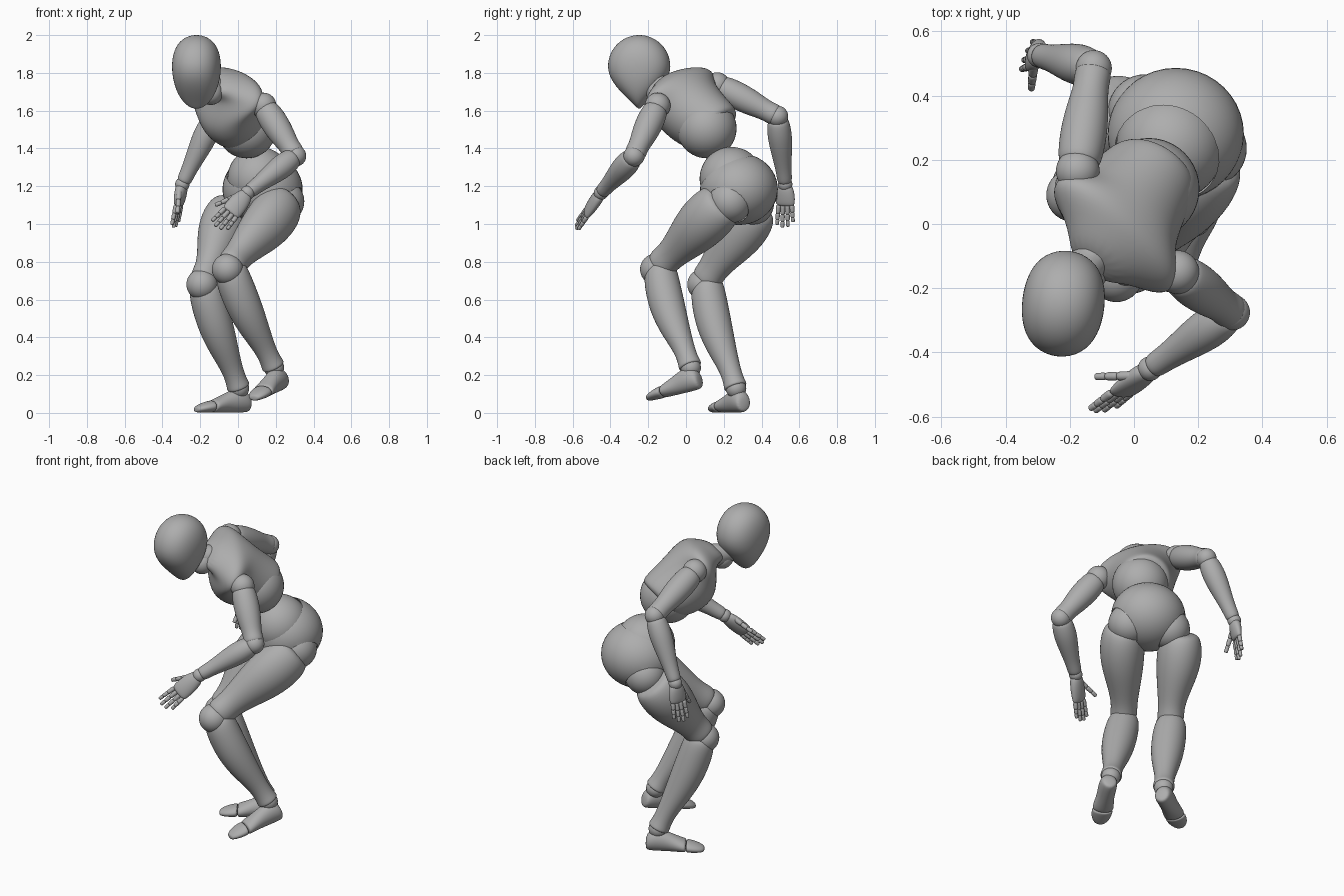
import bpy, bmesh, math
from mathutils import Vector as V, Matrix

cube = bpy.data.objects.get("Cube")
if cube:
    bpy.data.objects.remove(cube, do_unlink=True)

# Single grey material
GREY = (0.42, 0.42, 0.42, 1)
mat = bpy.data.materials.new("plain_grey")
mat.use_nodes = True
mat.diffuse_color = GREY
mat.node_tree.nodes["Principled BSDF"].inputs["Base Color"].default_value = GREY
mat.node_tree.nodes["Principled BSDF"].inputs["Roughness"].default_value = 0.6


def finish(name, bm, subdiv=0):
    bmesh.ops.recalc_face_normals(bm, faces=bm.faces)
    mesh = bpy.data.meshes.new(name)
    for f in bm.faces:
        f.smooth = True
    bm.to_mesh(mesh)
    bm.free()
    mesh.materials.append(mat)
    ob = bpy.data.objects.new(name, mesh)
    bpy.context.collection.objects.link(ob)
    if subdiv:
        ob.modifiers.new("smooth", 'SUBSURF').levels = subdiv
        ob.modifiers["smooth"].render_levels = subdiv
    return ob


def ball(name, centre, radius):
    """Ellipsoid; radius is a number or three numbers."""
    r = V(radius) if isinstance(radius, tuple) else V((radius,) * 3)
    bm = bmesh.new()
    bmesh.ops.create_uvsphere(bm, u_segments=40, v_segments=24, radius=1)
    bmesh.ops.transform(bm, verts=bm.verts,
                        matrix=Matrix.Translation(centre) @ Matrix.Diagonal((*r, 1)))
    return finish(name, bm)


def loft(name, a, b, side, rings, segs=16, subdiv=2):
    """Rings along a-b: (t, side radius, normal radius, normal offset)."""
    a, b = V(a), V(b)
    d = (b - a).normalized()
    s = V(side)
    s = (s - d * s.dot(d)).normalized()
    n = s.cross(d)
    bm = bmesh.new()
    loops = []
    for t, rs, rn, off in rings:
        c = a.lerp(b, t) + n * off
        loops.append([bm.verts.new(c + s * rs * math.cos(k) + n * rn * math.sin(k))
                      for k in (math.tau * i / segs for i in range(segs))])
    for p, q in zip(loops, loops[1:]):
        for i in range(segs):
            j = (i + 1) % segs
            bm.faces.new((p[i], p[j], q[j], q[i]))
    bm.faces.new(loops[0])
    bm.faces.new(loops[-1])
    return finish(name, bm, subdiv)


def limb(name, a, b, rings, toward=(0, 0, 1), flat=1.0):
    """Limb from (t, radius, offset along toward); flat narrows it that way."""
    side = (V(b) - V(a)).cross(V(toward))
    return loft(name, a, b, side, [(t, r, r * flat, o) for t, r, o in rings])


# Head: rounded skull with flattened cheeks, narrowing to the chin
bm = bmesh.new()
bmesh.ops.create_uvsphere(bm, u_segments=48, v_segments=32, radius=1)
for v in bm.verts:
    v.co.x *= 1.14 - 0.14 * v.co.x ** 2
    if v.co.z < 0:
        z = v.co.z
        v.co.x *= 1 - 0.15 * z * z
        v.co.y *= 1 - 0.75 * z * z
        v.co.z *= 1.36
bmesh.ops.transform(bm, verts=bm.verts, matrix=(
    Matrix.Translation((-0.22, -0.248, 1.835)) @ Matrix.Rotation(-0.12, 4, 'Z')
    @ Matrix.Diagonal((0.128, 0.165, 0.165, 1))))
finish("head", bm)

# Neck
limb("neck", (-0.11, -0.07, 1.72), (-0.2, -0.21, 1.73),
     [(0, 0.075, 0), (0.35, 0.062, 0), (0.7, 0.055, 0), (1, 0.055, 0)])
ball("neck_joint", (-0.145, -0.145, 1.695), 0.065)

# Chest, turned and leaning forward, with the belly under its hem
mid = V((-0.025, 0.005, 1.69))
left = V((0.68, -0.68, -0.26)).normalized()
up = V((-0.405, -0.65, 0.64)).normalized()
fwd = left.cross(up).normalized()
loft("chest", mid, mid + up, left, [
    (-0.27, 0.125, 0.125, 0.035), (-0.25, 0.155, 0.155, 0.035),
    (-0.18, 0.17, 0.175, 0.055), (-0.1, 0.188, 0.185, 0.065),
    (-0.02, 0.21, 0.178, 0.055), (0.04, 0.27, 0.145, 0.03),
    (0.085, 0.235, 0.11, 0.01), (0.125, 0.14, 0.09, 0.03), (0.17, 0.075, 0.06, 0.07)])
ball("belly", mid - up * 0.215 + left * 0.025 + fwd * 0.055, 0.158)

# Joints of the pose
hips = {"left": V((0.235, 0.235, 1.12)), "right": V((0.035, 0.35, 1.11))}
thigh_tops = {"left": V((0.235, 0.235, 1.135)), "right": V((0.005, 0.37, 1.11))}
knees = {"left": V((-0.055, -0.16, 0.76)), "right": V((-0.19, 0.09, 0.68))}
ankles = {"left": V((0.19, 0.025, 0.24)), "right": V((0.005, 0.265, 0.13))}
heels = {"left": V((0.245, 0.085, 0.125)), "right": V((0.06, 0.31, 0))}
toes = {"left": V((0.085, -0.2, 0.06)), "right": V((-0.225, 0.14, 0))}
shoulders = {"left": V((0.135, -0.15, 1.627)), "right": V((-0.175, 0.165, 1.735))}
elbows = {"left": V((0.305, -0.275, 1.36)), "right": V((-0.125, 0.485, 1.57))}
wrists = {"left": V((0.05, -0.45, 1.165)), "right": V((-0.295, 0.525, 1.21))}
knuckles = {"left": V((-0.04, -0.525, 1.06)), "right": V((-0.315, 0.525, 1.1))}
spreads = {"left": V((0.8, 0, -0.6)), "right": V((0.35, 0.94, 0))}
thumbs = {"left": V((-0.12, -0.475, 1.1)), "right": V((-0.32, 0.42, 1.06))}
side_hip = (hips["left"] - hips["right"]).normalized()
front = side_hip.cross(V((0, 0, -1)))

# Pelvis with sockets cut for the hips and waist
waist = V((0.112, 0.24, 1.24))
pelvis = ball("pelvis", (0.13, 0.28, 1.185), (0.212, 0.206, 0.19))
for centre, radius in ((hips["left"], 0.121), (hips["right"], 0.121), (waist, 0.173)):
    cutter = ball("socket_cutter", centre, radius)
    cutter.hide_render = True
    mod = pelvis.modifiers.new("socket", 'BOOLEAN')
    mod.operation = 'DIFFERENCE'
    mod.solver = 'EXACT'
    mod.object = cutter
    bpy.context.view_layer.objects.active = pelvis
    bpy.ops.object.modifier_apply(modifier=mod.name)
    bpy.data.objects.remove(cutter, do_unlink=True)
bpy.ops.object.select_all(action='DESELECT')
pelvis.select_set(True)
bpy.ops.object.shade_smooth_by_angle(angle=math.radians(35))
ball("waist", waist, 0.168)

for s, sign in (("left", 1), ("right", -1)):
    # Leg: the thigh wraps the outside of the hip joint
    knee, ankle = knees[s], ankles[s]
    ball(s + "_hip_joint", hips[s], 0.116)
    limb(s + "_thigh", thigh_tops[s], knee, [
        (0.03, 0.09, 0.028), (0.07, 0.128, 0.028), (0.22, 0.146, 0.03),
        (0.42, 0.138, 0.025), (0.62, 0.108, 0.01), (0.8, 0.082, 0), (0.91, 0.087, 0),
        (0.98, 0.075, 0)], side_hip * sign, 0.9)
    ball(s + "_knee", knee, 0.083)
    limb(s + "_shin", knee, ankle, [
        (-0.02, 0.065, 0.025), (0.03, 0.09, 0.02), (0.16, 0.098, 0.005),
        (0.38, 0.097, -0.01), (0.6, 0.08, -0.01), (0.8, 0.058, 0), (0.92, 0.056, 0),
        (0.98, 0.064, 0), (1.0, 0.058, 0)], front)
    ball(s + "_ankle", ankle, 0.054)
    # Foot in two pieces, resting on its sole
    d = toes[s] - heels[s]
    cross = d.cross(V((0, 0, 1)))
    loft(s + "_foot", heels[s], toes[s], cross, [
        (0, 0.035, 0.035, 0.045), (0.06, 0.048, 0.058, 0.06), (0.22, 0.053, 0.068, 0.068),
        (0.4, 0.05, 0.056, 0.056), (0.55, 0.057, 0.044, 0.044),
        (0.67, 0.062, 0.036, 0.036), (0.69, 0.052, 0.03, 0.036)])
    loft(s + "_toes", heels[s], toes[s], cross, [
        (0.69, 0.052, 0.03, 0.034), (0.71, 0.062, 0.034, 0.034),
        (0.87, 0.056, 0.027, 0.027), (0.97, 0.036, 0.018, 0.02), (1, 0.02, 0.012, 0.018)])

    # Arm
    sh, el, wr = shoulders[s], elbows[s], wrists[s]
    ball(s + "_shoulder", sh, 0.068)
    limb(s + "_upper_arm", sh, el, [
        (0.04, 0.055, 0), (0.1, 0.07, 0), (0.35, 0.076, 0), (0.6, 0.068, 0),
        (0.82, 0.054, 0), (0.94, 0.06, 0), (1, 0.05, 0)])
    ball(s + "_elbow", el, 0.056)
    limb(s + "_forearm", el, wr, [
        (0.03, 0.048, 0), (0.09, 0.06, 0), (0.28, 0.068, 0), (0.52, 0.057, 0),
        (0.78, 0.042, 0), (0.94, 0.041, 0), (0.98, 0.032, 0)])
    ball(s + "_wrist", wr, 0.038)

    # Hand: palm, four jointed fingers and a thumb
    kn, spread, thumb = knuckles[s], spreads[s], thumbs[s]
    d = (kn - wr).normalized()
    loft(s + "_palm", wr, kn, spread, [
        (0.03, 0.03, 0.024, 0), (0.15, 0.044, 0.032, 0), (0.5, 0.055, 0.031, 0),
        (0.9, 0.055, 0.024, 0), (1.05, 0.048, 0.016, 0)])

    def finger(name, base, tip, r):
        joints = [base.lerp(tip, t) for t in (0, 0.42, 0.73, 1)]
        for k, (p, q) in enumerate(zip(joints, joints[1:])):
            w = r * (1 - 0.1 * k)
            loft(f"{name}_{k + 1}", p, q, spread, [
                (-0.04, w * 0.7, w * 0.7, 0), (0.1, w * 1.1, w * 1.1, 0),
                (0.55, w * 0.95, w * 0.95, 0), (0.95, w, w, 0),
                (1.04, w * 0.6, w * 0.6, 0)], 10, 1)

    for i, length in enumerate((0.105, 0.12, 0.115, 0.09)):
        across = spread * (i - 1.5)
        base = kn + across * 0.025
        finger(f"{s}_finger_{i + 1}", base, base + (d + across * 0.05) * length, 0.0135)
    finger(s + "_thumb", wr.lerp(kn, 0.3) - spread * 0.03, thumb, 0.0155)
